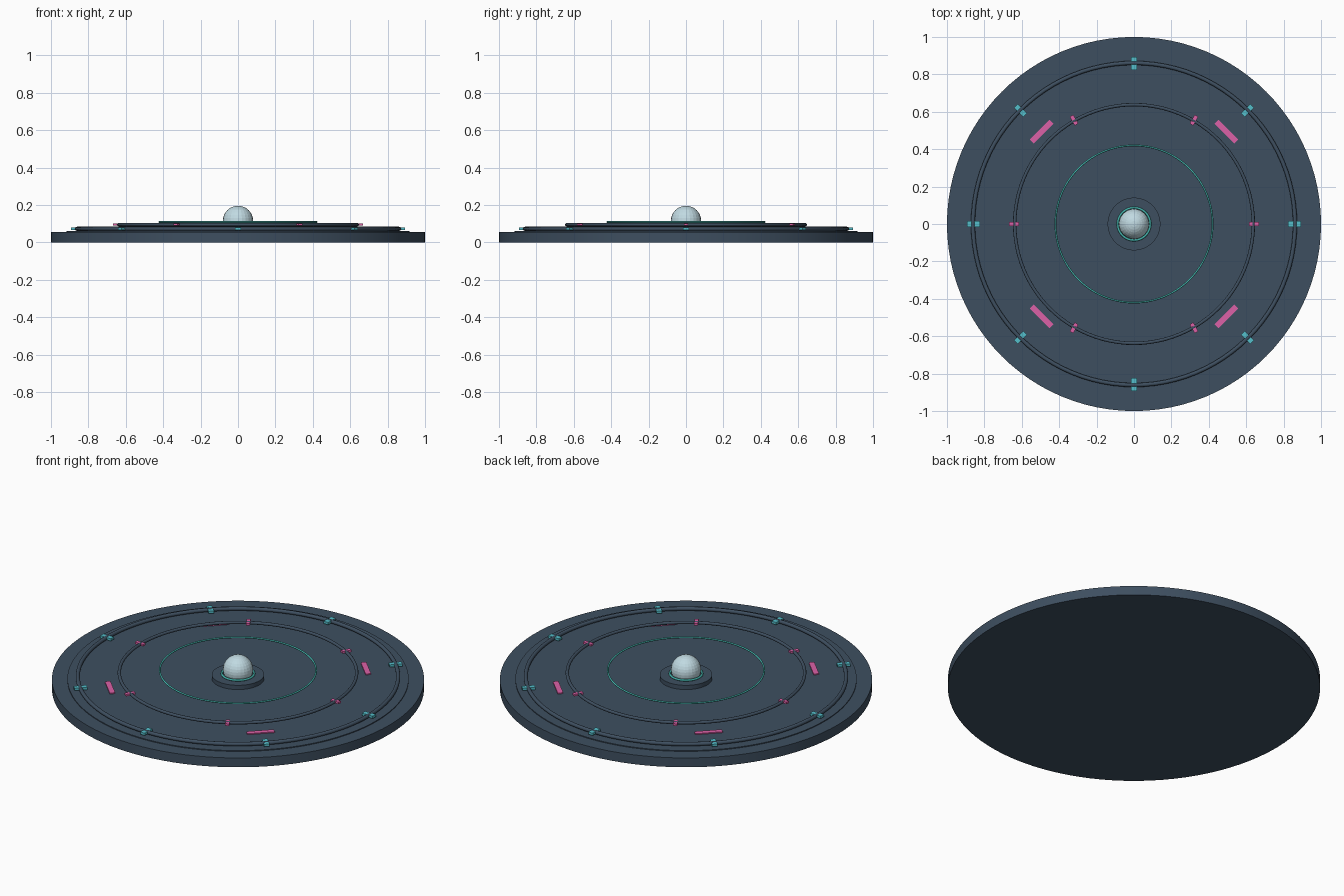
import bpy
import math

if "Cube" in bpy.data.objects:
    bpy.data.objects.remove(bpy.data.objects["Cube"])


def material(name, color):
    m = bpy.data.materials.new(name)
    m.diffuse_color = (*color, 1)
    m.use_nodes = True
    m.node_tree.nodes["Principled BSDF"].inputs["Base Color"].default_value = m.diffuse_color
    return m


NAVY = material("slate navy", (0.048, 0.078, 0.117))
CYAN = material("cyan", (0.09, 0.52, 0.60))
TEAL = material("teal", (0.06, 0.46, 0.42))
PINK = material("pink", (0.72, 0.12, 0.39))
PALE = material("pale blue", (0.53, 0.70, 0.76))


def finish(name, mat, smooth=True):
    ob = bpy.context.object
    ob.name = name
    ob.data.materials.append(mat)
    if smooth:
        bpy.ops.object.shade_smooth_by_angle(angle=math.radians(35))
    return ob


def disc(name, radius, z0, z1, mat, sides=96):
    bpy.ops.mesh.primitive_cylinder_add(
        vertices=sides, radius=radius, depth=z1 - z0, location=(0, 0, (z0 + z1) / 2))
    return finish(name, mat)


def ring(name, radius, tube, z, mat, sides=96):
    bpy.ops.mesh.primitive_torus_add(
        major_radius=radius, minor_radius=tube, major_segments=sides,
        minor_segments=12, location=(0, 0, z))
    return finish(name, mat)


def radial_boxes(name, count, start, radius, size, z, mat):
    # Boxes spaced around the axis, sized radial x tangential x height
    for i in range(count):
        a = math.radians(start) + 2 * math.pi * i / count
        bpy.ops.mesh.primitive_cube_add(
            size=1, location=(radius * math.cos(a), radius * math.sin(a), z),
            rotation=(0, 0, a))
        bpy.context.object.scale = size
        finish(f"{name}_{i + 1}", mat, smooth=False)


# Base plate with a thin raised floor
disc("base_plate", 1.0, 0.0, 0.055, NAVY)
disc("floor_plate", 0.917, 0.05, 0.06, NAVY)

# Raised rings, stepping upward toward the centre
ring("outer_ring", 0.861, 0.011, 0.073, NAVY)
ring("middle_ring", 0.638, 0.009, 0.095, NAVY)
ring("inner_glow_ring", 0.42, 0.005, 0.109, TEAL)

# Marker blocks passing through the rings
radial_boxes("outer_marker", 8, 0, 0.859, (0.07, 0.03, 0.014), 0.074, CYAN)
radial_boxes("middle_marker", 6, 0, 0.641, (0.054, 0.022, 0.012), 0.096, PINK)

# Flat diagonal bars on the floor
radial_boxes("floor_bar", 4, 45, 0.698, (0.03, 0.15, 0.008), 0.062, PINK)

# Central pedestal, collar and dome
disc("pedestal", 0.141, 0.058, 0.085, NAVY, 64)
ring("pedestal_collar", 0.087, 0.006, 0.09, TEAL, 64)
bpy.ops.mesh.primitive_uv_sphere_add(
    segments=24, ring_count=16, radius=0.081, location=(0, 0, 0.115))
finish("centre_dome", PALE, smooth=False)
